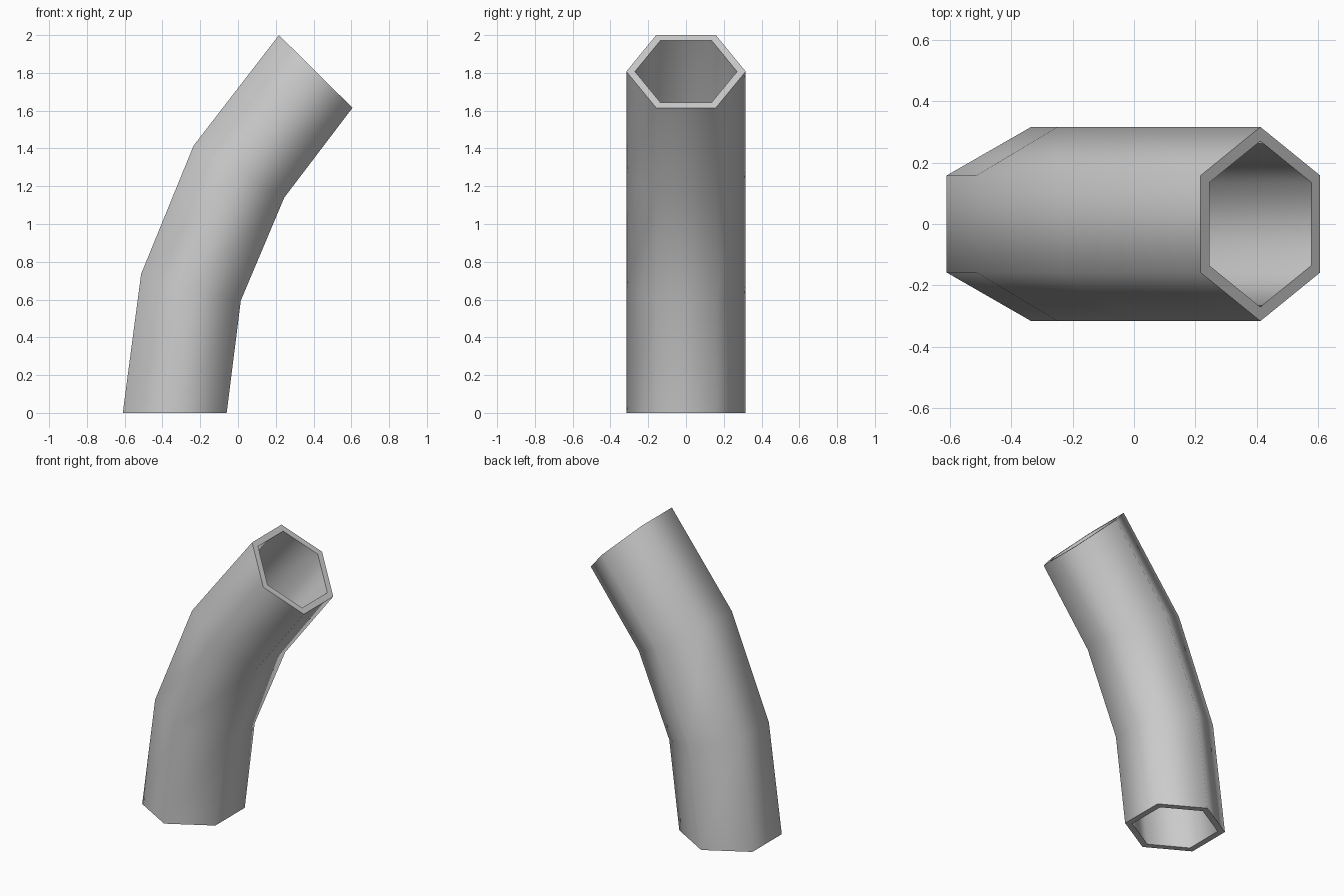
import bpy, bmesh
from math import sin, cos, pi, radians
from mathutils import Vector

cube = bpy.data.objects.get("Cube")
if cube:
    bpy.data.objects.remove(cube, do_unlink=True)

SIDES = 6
RADIUS = 0.316
INNER = 0.855  # bore size relative to the outside

# Joints of the bent pipe: outer-bend and inner-bend points in the xz plane
JOINTS = [((-0.61, 0), (-0.06, 0)),
          ((-0.513, 0.735), (0.015, 0.595)),
          ((-0.235, 1.415), (0.245, 1.14)),
          ((0.217, 2.0), (0.606, 1.615))]

grey = bpy.data.materials.new("pipe_grey")
grey.use_nodes = True
colour = (0.6, 0.6, 0.6, 1)
grey.diffuse_color = colour
grey.node_tree.nodes["Principled BSDF"].inputs["Base Color"].default_value = colour


def ring(bm, joint, scale):
    """Hexagonal cross-section lying in the mitre plane of a joint."""
    a, b = (Vector((x, 0, z)) for x, z in joint)
    centre, half = (a + b) / 2, (b - a) / (2 * cos(pi / SIDES))
    verts = []
    for i in range(SIDES):
        t = 2 * pi * (i + 0.5) / SIDES
        offset = half * cos(t) + Vector((0, RADIUS * sin(t), 0))
        verts.append(bm.verts.new(centre + offset * scale))
    return verts


def bridge(bm, lower, upper):
    for i in range(SIDES):
        j = (i + 1) % SIDES
        bm.faces.new((lower[i], lower[j], upper[j], upper[i]))


# Pipe: outer wall up, top rim, inner wall down, bottom rim
bm = bmesh.new()
outer = [ring(bm, j, 1) for j in JOINTS]
inner = [ring(bm, j, INNER) for j in JOINTS]
loop = outer + inner[::-1]
for k, lower in enumerate(loop):
    bridge(bm, lower, loop[(k + 1) % len(loop)])
bmesh.ops.recalc_face_normals(bm, faces=bm.faces)

mesh = bpy.data.meshes.new("bent_pipe")
bm.to_mesh(mesh)
bm.free()
mesh.materials.append(grey)
pipe = bpy.data.objects.new("bent_pipe", mesh)
bpy.context.collection.objects.link(pipe)

# Smooth walls with crisp rims
bpy.ops.object.select_all(action="DESELECT")
pipe.select_set(True)
bpy.context.view_layer.objects.active = pipe
bpy.ops.object.shade_smooth_by_angle(angle=radians(70))
